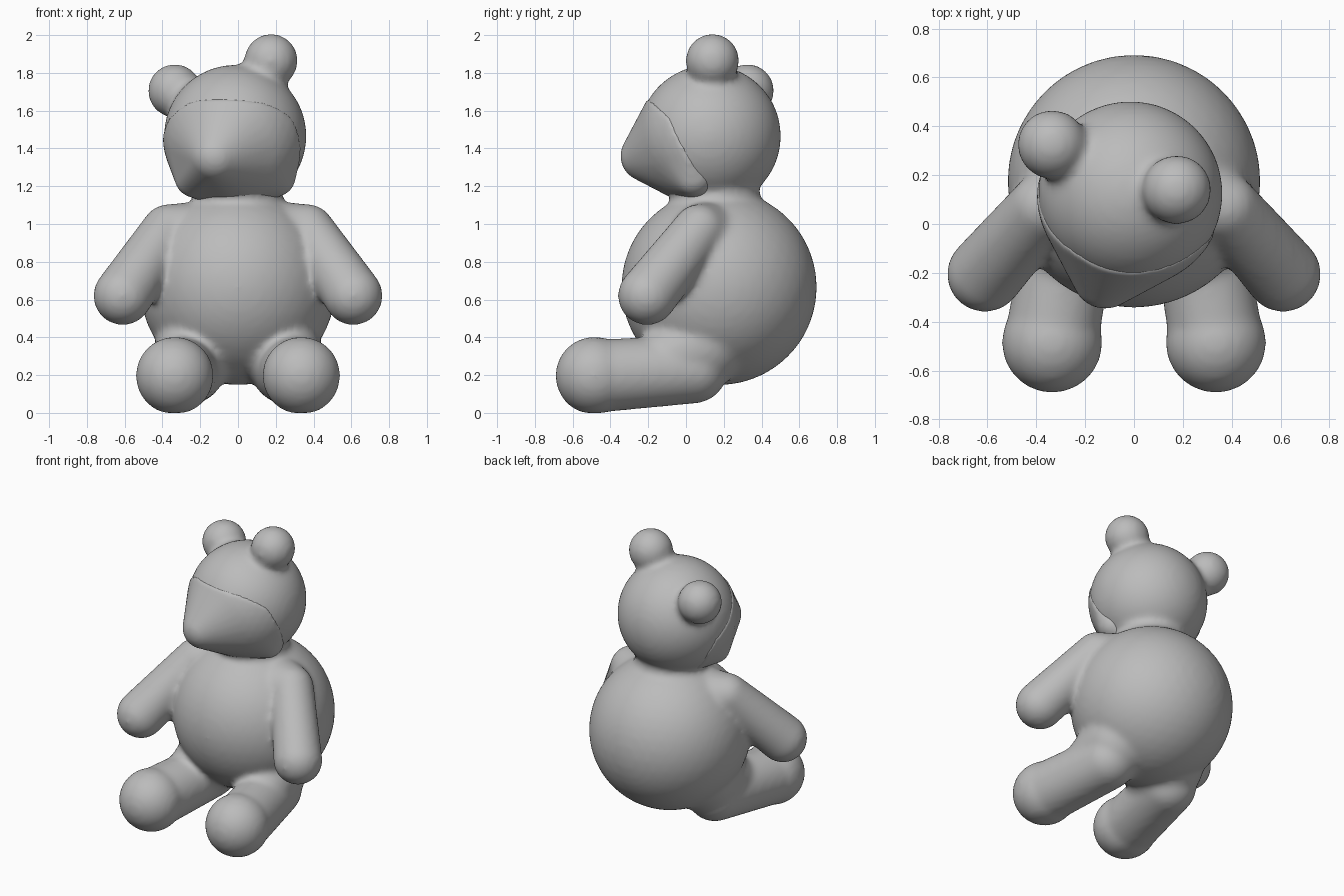
import bpy, bmesh
from mathutils import Vector, Matrix

cube = bpy.data.objects.get("Cube")
if cube:
    bpy.data.objects.remove(cube)

# One plain grey for the whole toy
grey = bpy.data.materials.new("plain grey")
grey.use_nodes = True
COLOUR = (0.5, 0.5, 0.5, 1)
grey.diffuse_color = COLOUR
grey.node_tree.nodes["Principled BSDF"].inputs["Base Color"].default_value = COLOUR


def ball_points(centre, radius):
    """Points spread evenly over a ball."""
    ball = bmesh.new()
    bmesh.ops.create_icosphere(ball, subdivisions=4, radius=radius,
                               matrix=Matrix.Translation(centre))
    points = [v.co.copy() for v in ball.verts]
    ball.free()
    return points


def add_hull(bm, points):
    """Add the convex skin around a set of points."""
    verts = [bm.verts.new(p) for p in points]
    bmesh.ops.convex_hull(bm, input=verts)
    loose = [v for v in verts if v.is_valid and not v.link_faces]
    bmesh.ops.delete(bm, geom=loose, context='VERTS')


def add_balls(bm, *balls):
    """Add a ball, or a rounded limb stretched between several balls."""
    add_hull(bm, [p for ball in balls for p in ball_points(*ball)])


def finish(name, bm, voxel, rounds):
    """Fuse the shells into one skin and soften the joins."""
    bmesh.ops.recalc_face_normals(bm, faces=bm.faces[:])
    mesh = bpy.data.meshes.new(name)
    bm.to_mesh(mesh)
    bm.free()
    mesh.materials.append(grey)
    obj = bpy.data.objects.new(name, mesh)
    bpy.context.collection.objects.link(obj)
    fuse = obj.modifiers.new("fuse", 'REMESH')
    fuse.mode = 'VOXEL'
    fuse.voxel_size = voxel
    fuse.use_smooth_shade = True
    soften = obj.modifiers.new("soften", 'SMOOTH')
    soften.factor = 0.5
    soften.iterations = rounds


HEAD = Vector((-0.015, 0.125, 1.465))
HEAD_R = 0.378

# Body, neck, head and ears
bm = bmesh.new()
add_balls(bm, ((0, 0.175, 0.665), 0.518))
add_balls(bm, (HEAD, HEAD_R))
bmesh.ops.create_cone(bm, cap_ends=True, segments=48, radius1=0.25, radius2=0.23,
                      depth=0.14, matrix=Matrix.Translation((0, 0.155, 1.13)))
for spot in ((0.175, 0.14, 1.865), (-0.335, 0.325, 1.705)):
    ear = Vector(spot)
    add_balls(bm, (ear, 0.142))
    add_balls(bm, (ear.lerp(HEAD, 0.12), 0.12), (ear.lerp(HEAD, 0.4), 0.15))

# Arms and legs, mirrored across the middle
for side in (-1, 1):
    shoulder = ((side * 0.37, 0.07, 0.965), 0.14)
    add_balls(bm, shoulder, ((side * 0.61, -0.205, 0.62), 0.156))
    add_balls(bm, shoulder, ((side * 0.2, 0.12, 0.9), 0.22))
    add_balls(bm, ((side * 0.335, -0.485, 0.197), 0.206))
    add_balls(bm, ((side * 0.325, -0.4, 0.2), 0.192), ((side * 0.25, 0.04, 0.23), 0.18))
    add_balls(bm, ((side * 0.28, -0.17, 0.24), 0.16), ((side * 0.2, 0.08, 0.36), 0.24))

# Flattened soles
for v in bm.verts:
    v.co.z = max(v.co.z, 0)
finish("bear_body", bm, 0.018, 12)

# Muzzle: a mask over the lower face, drawn out to the snout
facing = Vector((-0.3, -0.9, -0.25))
downward = Vector((-0.1, -0.62, -0.78))
mask = [p for p in ball_points(HEAD, HEAD_R + 0.006)
        if (p - HEAD).dot(facing) > 0.02 and (p - HEAD).dot(downward) > 0.02]
for jaw_or_snout in (((-0.118, -0.212, 1.36), 0.135),
                     ((0.2, 0.04, 1.25), 0.105),
                     ((-0.23, 0.02, 1.245), 0.105)):
    mask += ball_points(*jaw_or_snout)
bm = bmesh.new()
add_hull(bm, mask)
finish("muzzle", bm, 0.014, 6)
